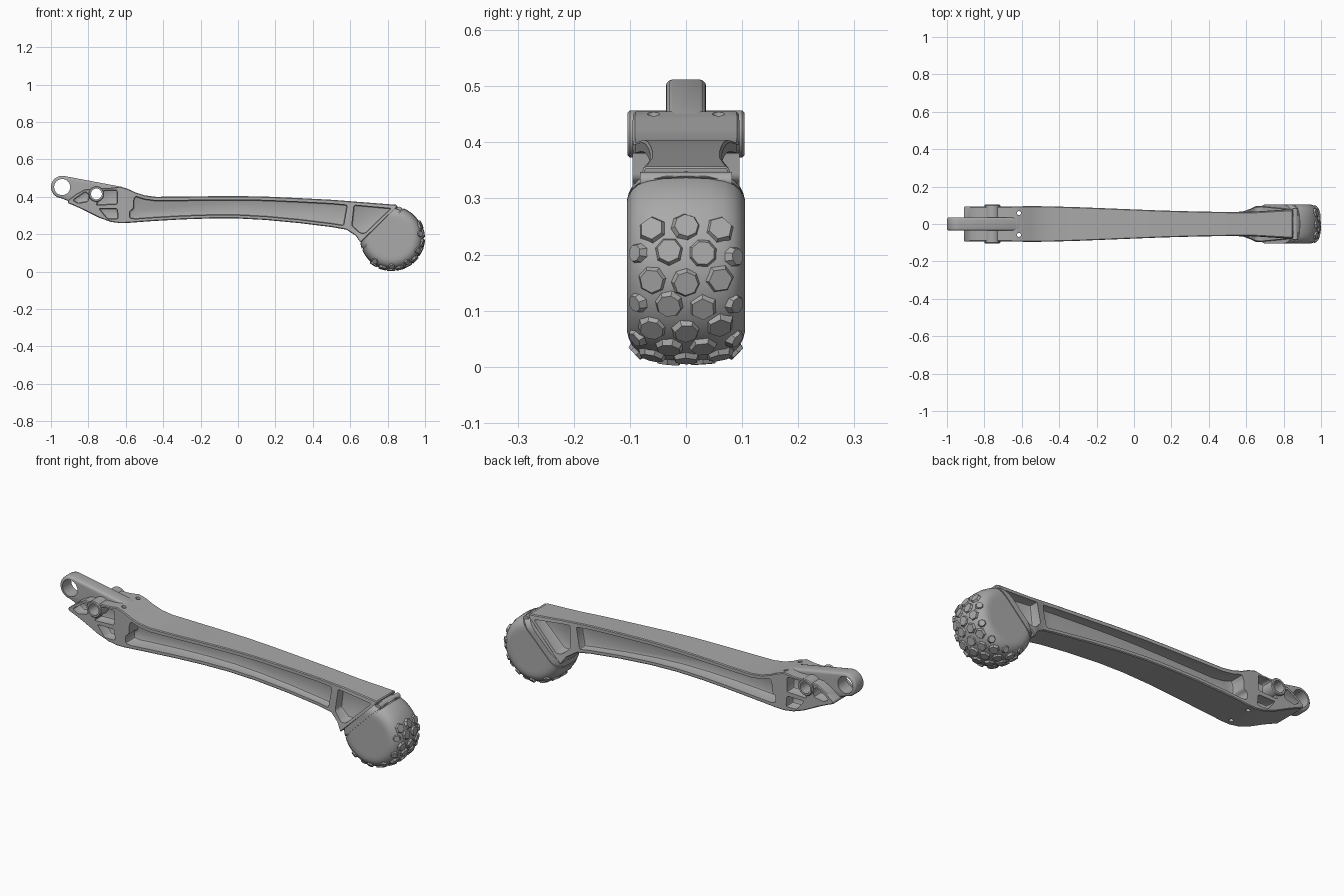
import bpy, bmesh, math, random
from mathutils import Vector, Matrix

random.seed(4)
if "Cube" in bpy.data.objects:
    bpy.data.objects.remove(bpy.data.objects["Cube"])

grey = bpy.data.materials.new("cast grey")
grey.use_nodes = True
grey.diffuse_color = (0.4, 0.4, 0.4, 1)
grey.node_tree.nodes["Principled BSDF"].inputs["Base Color"].default_value = (0.4, 0.4, 0.4, 1)


def make(name, bm):
    bmesh.ops.recalc_face_normals(bm, faces=bm.faces)
    mesh = bpy.data.meshes.new(name)
    bm.to_mesh(mesh)
    bm.free()
    mesh.materials.append(grey)
    ob = bpy.data.objects.new(name, mesh)
    bpy.context.collection.objects.link(ob)
    return ob


def loft_bm(rings):
    """Skin closed rings of points and cap both ends."""
    bm = bmesh.new()
    loops = [[bm.verts.new(p) for p in ring] for ring in rings]
    n = len(loops[0])
    for a, b in zip(loops, loops[1:]):
        for i in range(n):
            j = (i + 1) % n
            bm.faces.new((a[i], a[j], b[j], b[i]))
    bm.faces.new(loops[0])
    bm.faces.new(loops[-1])
    return bm


def prism(name, outline, y0, y1):
    return make(name, loft_bm([[(x, y, z) for x, z in outline] for y in (y0, y1)]))


def circle(x, z, r, n=32, start=0, end=360):
    steps = n if end - start == 360 else n - 1
    angles = [math.radians(start + (end - start) * i / steps) for i in range(n)]
    return [(x + r * math.cos(a), z + r * math.sin(a)) for a in angles]


def apply(ob, kind, **settings):
    mod = ob.modifiers.new(kind.title(), kind)
    for key, value in settings.items():
        setattr(mod, key, value)
    with bpy.context.temp_override(object=ob, active_object=ob, selected_objects=[ob]):
        bpy.ops.object.modifier_apply(modifier=mod.name)


def soften(ob, width, segments=2):
    apply(ob, "BEVEL", width=width, segments=segments, limit_method="ANGLE",
          angle_limit=math.radians(40))


def cut(ob, cutter):
    apply(ob, "BOOLEAN", operation="DIFFERENCE", solver="EXACT", object=cutter)
    bpy.data.objects.remove(cutter)


# Arm body: x, top z, bottom z, half width at top, half width at bottom
stations = [
    (-.91, .380, .366, .093, .093), (-.87, .412, .350, .093, .093),
    (-.82, .440, .327, .093, .093), (-.74, .447, .287, .093, .093),
    (-.68, .448, .266, .093, .093), (-.63, .455, .259, .094, .094),
    (-.59, .443, .260, .095, .095), (-.55, .424, .263, .095, .095),
    (-.50, .408, .267, .095, .095), (-.44, .400, .271, .094, .094),
    (-.30, .401, .279, .090, .090), (-.15, .403, .284, .084, .084),
    (0, .404, .284, .078, .078), (.15, .401, .276, .072, .072),
    (.33, .393, .259, .067, .067), (.50, .384, .238, .064, .064),
    (.58, .378, .224, .064, .066), (.63, .374, .192, .064, .085),
    (.655, .372, .155, .064, .098), (.85, .357, .345, .075, .080),
]
arm = make("arm", loft_bm([[(x, -a, t), (x, a, t), (x, b, u), (x, -b, u)]
                           for x, t, u, a, b in stations]))
soften(arm, .004, 1)

# Long recess following the arm's edges, leaving an I-beam section
span = [s for s in stations if -.56 < s[0] < .56]
recess = [(x, t - .02) for x, t, *_ in span] + [(.585, .356), (.565, .246)]
recess += [(x, u + .018) for x, t, u, *_ in reversed(span)]
recess += [(-.58, .286), (-.58, .325), (-.56, .335), (-.56, .375)]

pockets = [
    (recess, .02),
    ([(.608, .245), (.62, .356), (.82, .338), (.682, .205), (.652, .205)], .02),
    ([(-.885, .382), (-.815, .43), (-.795, .41), (-.8, .375), (-.855, .364)], .038),
    ([(-.715, .437), (-.645, .437), (-.645, .36), (-.76, .355)], .038),
    ([(-.745, .338), (-.645, .338), (-.64, .282), (-.7, .282)], .038),
]
for outline, floor in pockets:
    for side in (-1, 1):
        cutter = prism("pocket_cutter", outline, side * floor, side * .2)
        soften(cutter, .009)
        cut(arm, cutter)

# Pivot lug with rounded edges, and bosses for the cross pin
lug = prism("pivot_lug", circle(-.94, .452, .06, 24, 80, 265)
            + [(-.8, .335), (-.62, .34), (-.6, .44), (-.62, .453)], -.036, .036)
soften(lug, .012, 3)
cut(lug, prism("eye_cutter", circle(-.94, .452, .043), -.2, .2))
boss = prism("pin_boss", circle(-.757, .415, .042), -.104, .104)
soften(boss, .004, 1)
for part in (arm, lug, boss):
    cut(part, prism("pin_cutter", circle(-.757, .415, .029), -.2, .2))

# Small vertical bolt holes through the solid wall behind the pockets
for y in (-.058, .058):
    bm = bmesh.new()
    bmesh.ops.create_cone(bm, cap_ends=True, segments=20, radius1=.011, radius2=.011,
                          depth=.6, matrix=Matrix.Translation((-.615, y, .35)))
    cut(arm, make("bolt_cutter", bm))

# Round foot: a crowned drum about the y axis, sliced along a diagonal
CX, CZ = .822, .18
half = [(.105, .10), (.105, .118), (.102, .130), (.096, .142), (.085, .154),
        (.068, .162), (.040, .168), (0, .170)]
profile = [(-y, r) for y, r in half] + half[-2::-1]
diagonal = Vector((1, 0, -1)).normalized()


def drum_slice(name, start, end, inset=0):
    bm = loft_bm([[(x, y * (1 - inset * 6), z) for x, z in circle(CX, CZ, r - inset, 80)]
                  for y, r in profile])
    for offset, direction in ((start, -1), (end, 1)):
        bmesh.ops.bisect_plane(bm, geom=bm.verts[:] + bm.edges[:] + bm.faces[:],
                               plane_co=Vector((CX, 0, CZ)) + diagonal * offset,
                               plane_no=diagonal * direction, clear_outer=True)
        rim = [e for e in bm.edges if e.is_boundary]
        if rim:
            bmesh.ops.holes_fill(bm, edges=rim, sides=0)
    return make(name, bm)


foot = [drum_slice("foot_seat", -.1, -.071),
        drum_slice("foot_groove", -.075, -.06, .006),
        drum_slice("foot_pad", -.065, .3)]


def crown(y):
    """Radius and slope of the drum at a given y."""
    for (y0, r0), (y1, r1) in zip(half[1:], half[2:]):
        if abs(y) >= y1:
            slope = (r1 - r0) / (y1 - y0)
            return r1 + slope * (abs(y) - y1), slope * math.copysign(1, y)
    return half[-1][1], 0


# Faceted tread studs in staggered rows
bm = bmesh.new()
for row in range(10):
    for y in ((-.06, 0, .06), (-.087, -.03, .03, .087))[row % 2]:
        a = math.radians(24 - 16.5 * row + random.uniform(-1.5, 1.5))
        r, slope = crown(y)
        radial = Vector((math.cos(a), 0, math.sin(a)))
        normal = (radial - Vector((0, slope, 0))).normalized()
        normal += Vector([random.uniform(-.06, .06) for _ in range(3)])
        size = .028 if abs(y) < .08 else .02
        turn = normal.to_track_quat("Z", "Y").to_matrix().to_4x4()
        place = Matrix.Translation(Vector((CX, y, CZ)) + radial * r)
        bmesh.ops.create_cone(bm, cap_ends=True, segments=random.choice((6, 7, 8)),
                              radius1=size, radius2=size * .76, depth=.014,
                              matrix=place @ turn @ Matrix.Rotation(random.random() * 6, 4, "Z"))
make("tread_studs", bm)

# Cross pin under the tip of the top plate
pin = prism("tip_pin", circle(.862, .332, .015, 20), -.082, .082)

for ob in [arm, lug, boss, pin] + foot:
    bpy.ops.object.select_all(action="DESELECT")
    ob.select_set(True)
    bpy.context.view_layer.objects.active = ob
    bpy.ops.object.shade_smooth_by_angle(angle=math.radians(32))
